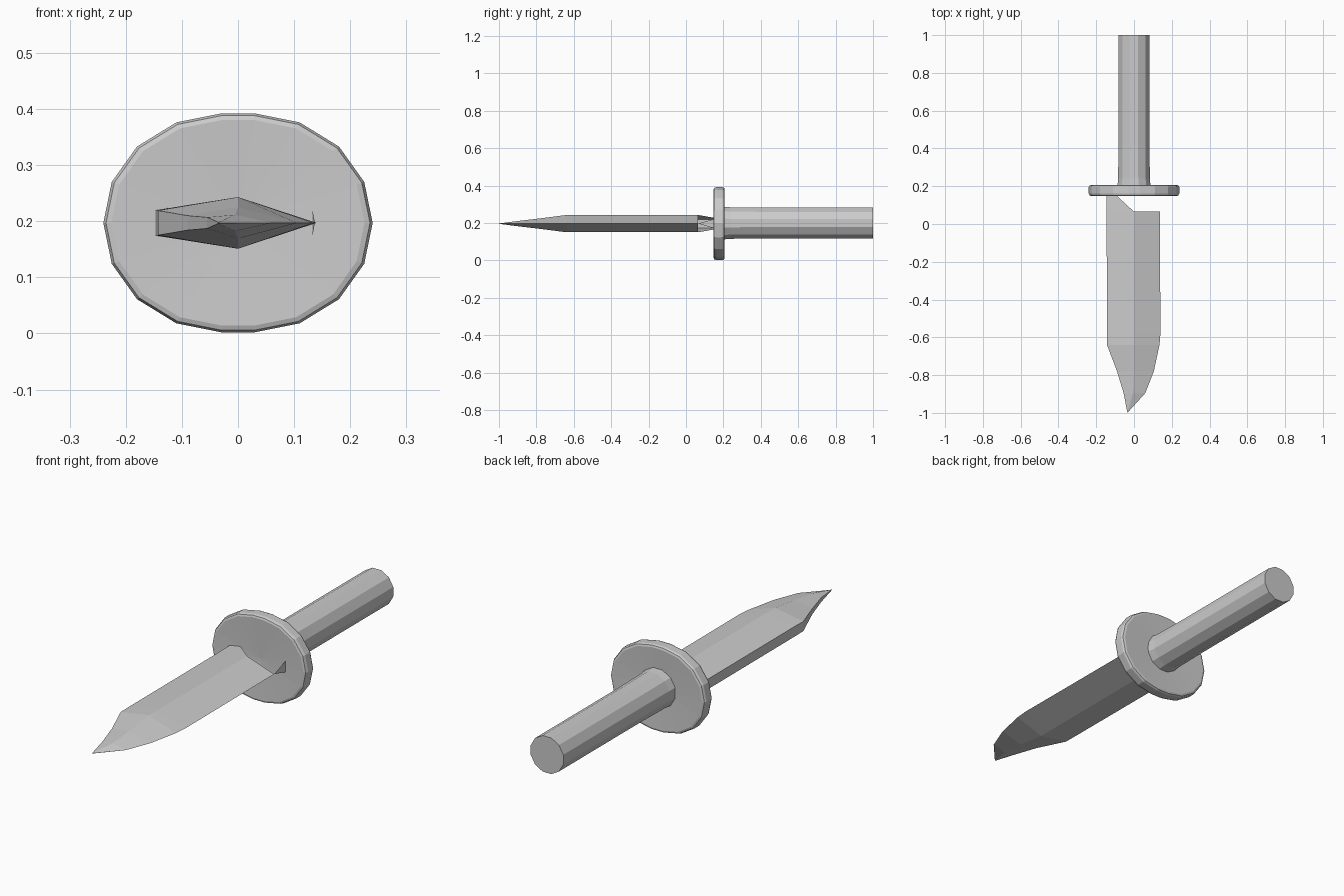
import bpy, bmesh, math

if "Cube" in bpy.data.objects:
    bpy.data.objects.remove(bpy.data.objects["Cube"])


def loft(name, rings, closed=True, cap_start=False, cap_end=False, extra=()):
    """Skin matching rings of points; 'extra' holds additional loose faces."""
    bm = bmesh.new()
    loops = [[bm.verts.new(p) for p in ring] for ring in rings]
    for a, b in zip(loops, loops[1:]):
        n = len(a)
        for i in range(n if closed else n - 1):
            j = (i + 1) % n
            bm.faces.new((a[i], a[j], b[j], b[i]))
    if cap_start:
        bm.faces.new(loops[0])
    if cap_end:
        bm.faces.new(loops[-1])
    for face in extra:
        bm.faces.new([bm.verts.new(p) for p in face])
    bmesh.ops.remove_doubles(bm, verts=bm.verts, dist=0.0005)
    bmesh.ops.recalc_face_normals(bm, faces=bm.faces)
    mesh = bpy.data.meshes.new(name)
    bm.to_mesh(mesh)
    bm.free()
    obj = bpy.data.objects.new(name, mesh)
    bpy.context.collection.objects.link(obj)
    return obj


ZC = 0.197

# Guard: 18-sided oval disc with rounded rim and slightly dished faces
quarter = [(0.24, 0), (0.225, 0.073), (0.18, 0.136), (0.11, 0.179), (0.03, 0.195)]
half = quarter + [(-x, z) for x, z in reversed(quarter)]
oval = half + [(x, -z) for x, z in reversed(half[1:-1])]
guard_profile = [(0.156, 0.001), (0.148, 0.94), (0.151, 0.98), (0.162, 1.0),
                 (0.195, 1.0), (0.204, 0.98), (0.207, 0.94), (0.199, 0.001)]
guard = loft("guard", [[(x * s, y, ZC + z * s) for x, z in oval]
                       for y, s in guard_profile])

# Handle: 12-sided grip, a little wider at the guard
handle_rings = []
for y, r in ((0.195, 0.091), (0.24, 0.087), (0.42, 0.085), (1.0, 0.085)):
    handle_rings.append([(r * math.cos(math.radians(15 + 30 * k)), y,
                          0.2 + r * math.sin(math.radians(15 + 30 * k)))
                         for k in range(12)])
handle = loft("handle", handle_rings, cap_start=True, cap_end=True)

# Blade: y, spine x, spine half-height, ridge x, ridge half-height, edge x
stations = [(0.065, -0.145, 0.023, 0, 0.046, 0.137),
            (-0.58, -0.143, 0.023, 0, 0.046, 0.14),
            (-0.64, -0.143, 0.022, 0, 0.046, 0.135),
            (-0.78, -0.09, 0.013, 0, 0.028, 0.105),
            (-0.895, -0.055, 0.010, -0.005, 0.0145, 0.06),
            (-1.0, -0.035, 0.001, -0.035, 0.001, -0.035)]
blade_rings = [[(sx, y, ZC + sh), (rx, y, ZC + rh), (ex, y, ZC),
                (rx, y, ZC - rh), (sx, y, ZC - sh)]
               for y, sx, sh, rx, rh, ex in stations]

# Blade root: spine strip reaching the guard beside an open notch
root = [[(-0.145, 0.065, ZC + s * 0.023), (0, 0.065, ZC + s * 0.046),
         (-0.10, 0.158, ZC + s * 0.030), (-0.147, 0.158, ZC + s * 0.023)]
        for s in (1, -1)]
root.append([root[0][0], root[0][3], root[1][3], root[1][0]])
# Thin wedge below the cutting edge at the notch
root.append([(0.137, 0.065, ZC), (0.132, 0.158, ZC + 0.027), (0.132, 0.158, ZC - 0.027)])
blade = loft("blade", blade_rings, extra=root)
